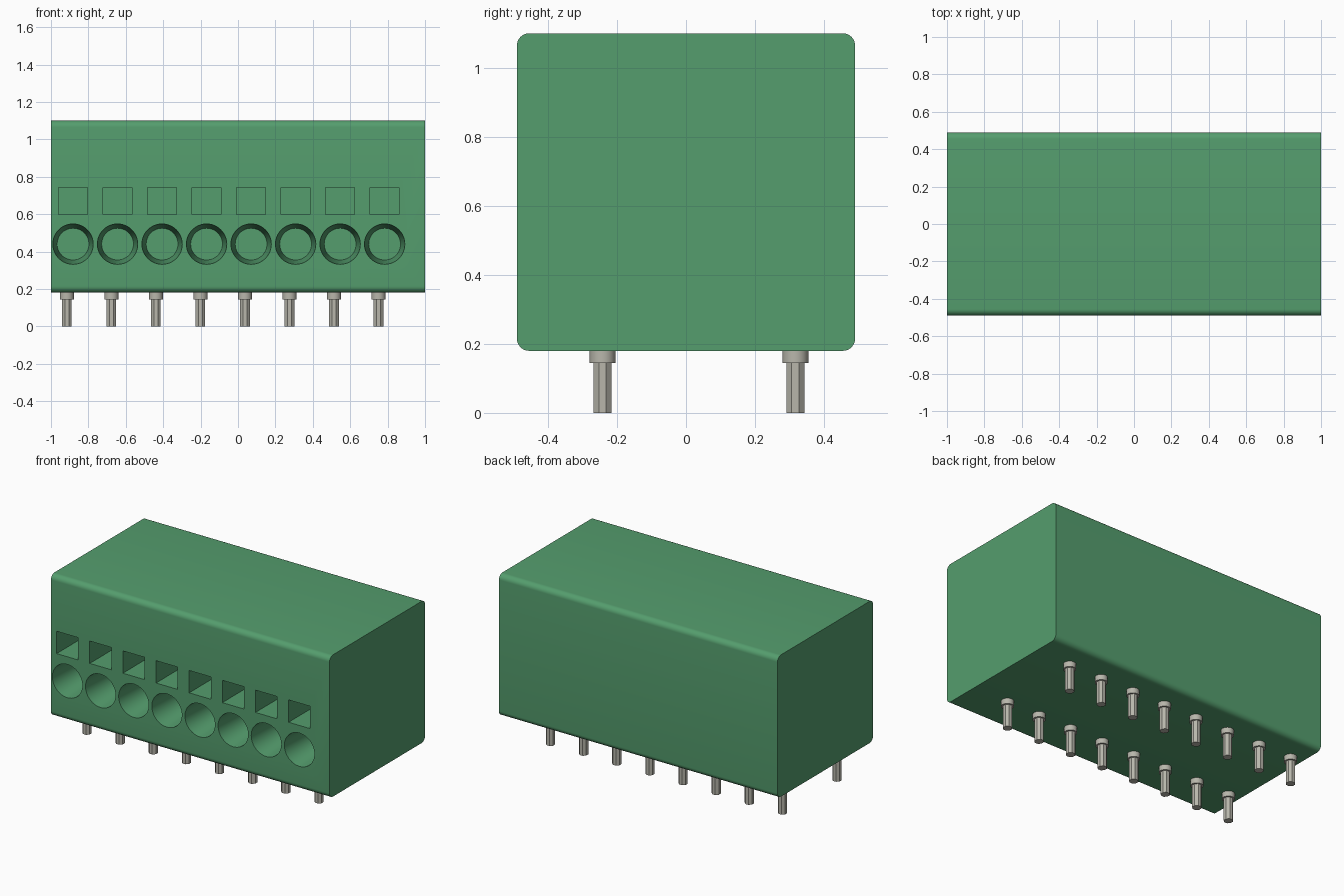
import bpy, bmesh, math
from mathutils import Matrix, Vector

cube = bpy.data.objects.get("Cube")
if cube:
    bpy.data.objects.remove(cube)

COUNT, PITCH = 8, 0.238
HOLE_X, PIN_X = -0.882, -0.915
FRONT, BASE, TOP = -0.49, 0.18, 1.1


def material(name, color):
    m = bpy.data.materials.new(name)
    m.use_nodes = True
    m.diffuse_color = color
    m.node_tree.nodes["Principled BSDF"].inputs["Base Color"].default_value = color
    return m


green = material("green plastic", (0.09, 0.34, 0.155, 1))
metal = material("tinned metal", (0.48, 0.47, 0.41, 1))


def make_object(name, bm, mat):
    bmesh.ops.recalc_face_normals(bm, faces=bm.faces)
    mesh = bpy.data.meshes.new(name)
    bm.to_mesh(mesh)
    bm.free()
    mesh.materials.append(mat)
    ob = bpy.data.objects.new(name, mesh)
    bpy.context.collection.objects.link(ob)
    return ob


def add_box(bm, center, size):
    bmesh.ops.create_cube(bm, size=1, matrix=Matrix.Translation(center)
                          @ Matrix.Diagonal(Vector(size).to_4d()))


def add_cone(bm, center, r1, r2, depth, sides, rotation=Matrix()):
    bmesh.ops.create_cone(bm, cap_ends=True, segments=sides, radius1=r1, radius2=r2,
                          depth=depth, matrix=Matrix.Translation(center) @ rotation)


def shade(ob):
    bpy.ops.object.select_all(action="DESELECT")
    ob.select_set(True)
    bpy.context.view_layer.objects.active = ob
    bpy.ops.object.shade_smooth_by_angle(angle=math.radians(30))


# Housing: block with its four lengthwise edges rounded
bm = bmesh.new()
add_box(bm, (0, 0, (BASE + TOP) / 2), (2, -2 * FRONT, TOP - BASE))
long_edges = [e for e in bm.edges if abs(e.verts[0].co.x - e.verts[1].co.x) > 1]
bmesh.ops.bevel(bm, geom=long_edges, offset=0.035, segments=8, profile=0.5, affect="EDGES")
housing = make_object("housing", bm, green)

# Cutters: square release slots above tapered wire entries
bm = bmesh.new()
depth, lip = 0.3, 0.02
turn = Matrix.Rotation(-math.pi / 2, 4, "X")
taper = (0.108 - 0.085) / depth
for i in range(COUNT):
    x = HOLE_X + i * PITCH
    add_box(bm, (x, FRONT + (depth - lip) / 2, 0.67), (0.155, depth + lip, 0.145))
    add_cone(bm, (x, FRONT + (depth - lip) / 2, 0.44),
             0.108 + taper * lip, 0.085, depth + lip, 48, turn)
cutter = make_object("opening_cutter", bm, green)
cutter.hide_render = True

cut = housing.modifiers.new("openings", "BOOLEAN")
cut.object = cutter
cut.operation = "DIFFERENCE"
cut.solver = "EXACT"
bpy.context.view_layer.objects.active = housing
bpy.ops.object.modifier_apply(modifier=cut.name)
bpy.data.objects.remove(cutter)
shade(housing)

# Solder pins: octagonal legs under round collars, in two rows
for row, y in (("front", -0.242), ("back", 0.317)):
    legs, collars = bmesh.new(), bmesh.new()
    for i in range(COUNT):
        x = PIN_X + i * PITCH
        add_cone(legs, (x, y, 0.08), 0.028, 0.028, 0.16, 8,
                 Matrix.Rotation(math.pi / 8, 4, "Z"))
        add_cone(collars, (x, y, 0.165), 0.0375, 0.0375, 0.04, 32)
    make_object(row + "_pins", legs, metal)
    shade(make_object(row + "_pin_collars", collars, metal))
